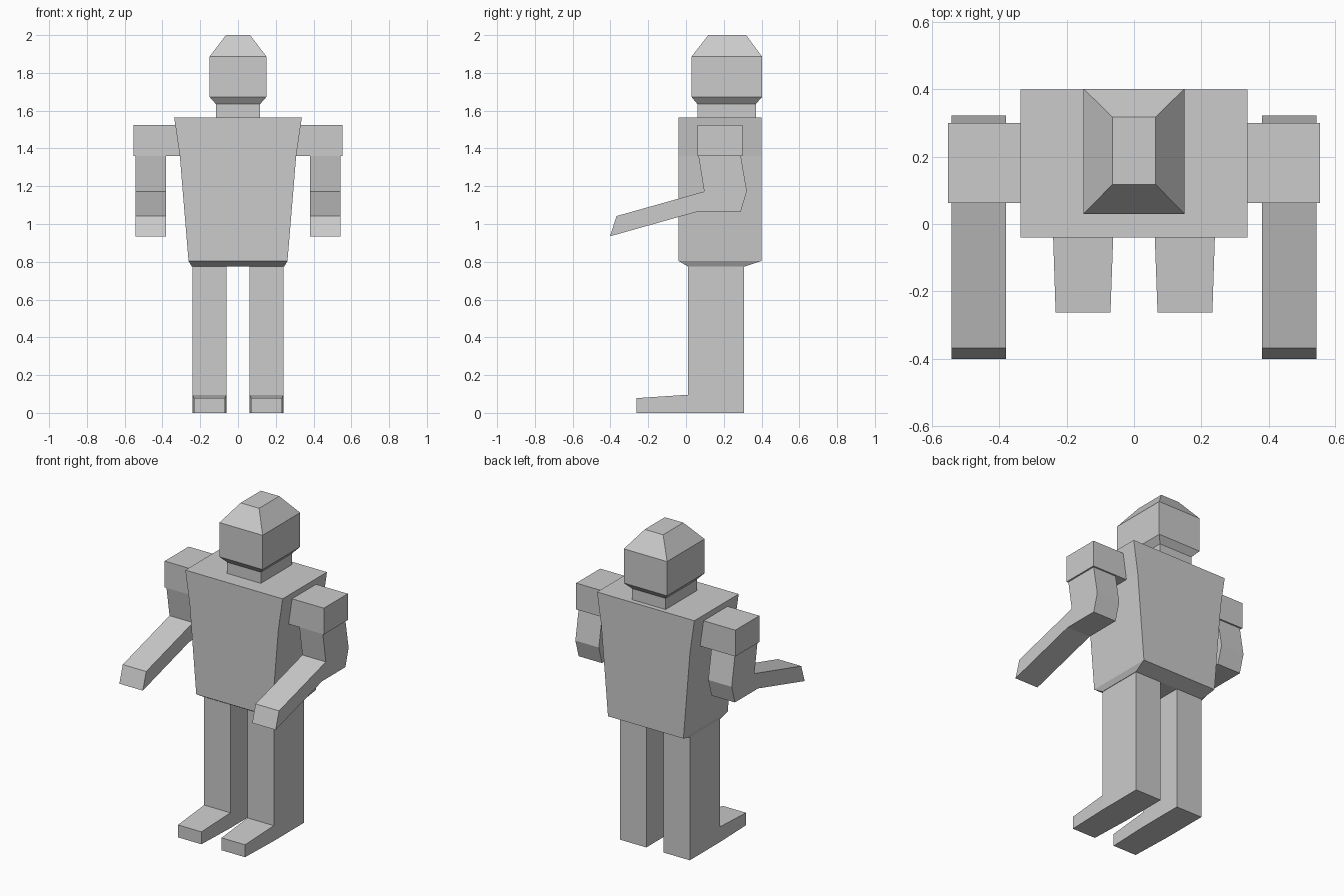
import bpy, bmesh

if "Cube" in bpy.data.objects:
    bpy.data.objects.remove(bpy.data.objects["Cube"])


def make_object(name, bm, mirror=False):
    bmesh.ops.recalc_face_normals(bm, faces=bm.faces)
    mesh = bpy.data.meshes.new(name)
    bm.to_mesh(mesh)
    bm.free()
    ob = bpy.data.objects.new(name, mesh)
    bpy.context.collection.objects.link(ob)
    if mirror:
        ob.modifiers.new("Mirror", "MIRROR").use_axis[0] = True
    return ob


def loft(name, rings, start=True, end=True, mirror=False):
    """Skin a list of equal-length point rings; caps are optional."""
    bm = bmesh.new()
    loops = [[bm.verts.new(p) for p in ring] for ring in rings]
    for a, b in zip(loops, loops[1:]):
        for i in range(len(a)):
            j = (i + 1) % len(a)
            bm.faces.new((a[i], a[j], b[j], b[i]))
    if start:
        bm.faces.new(loops[0])
    if end:
        bm.faces.new(loops[-1])
    return make_object(name, bm, mirror)


def flat(z, x0, x1, y0, y1):
    """Horizontal rectangle."""
    return [(x0, y0, z), (x1, y0, z), (x1, y1, z), (x0, y1, z)]


def upright(y, x0, x1, z0, z1):
    """Rectangle facing front."""
    return [(x0, y, z0), (x1, y, z0), (x1, y, z1), (x0, y, z1)]


# Torso: chamfered hips, tapered waist, wide shoulders
loft("torso", [flat(0.775, -0.245, 0.245, 0.01, 0.31),
               flat(0.805, -0.262, 0.262, -0.04, 0.40),
               flat(1.36, -0.308, 0.308, -0.04, 0.40),
               flat(1.565, -0.338, 0.338, -0.04, 0.40)])

# Neck and head in one run of sections
loft("head_and_neck", [flat(1.565, -0.117, 0.117, 0.06, 0.37),
                       flat(1.635, -0.117, 0.117, 0.06, 0.37),
                       flat(1.672, -0.15, 0.15, 0.03, 0.402),
                       flat(1.887, -0.15, 0.15, 0.03, 0.402),
                       flat(2.0, -0.064, 0.064, 0.118, 0.318)], start=False)

# Shoulder blocks
loft("shoulders", [flat(1.36, 0.305, 0.553, 0.062, 0.30),
                   flat(1.525, 0.305, 0.553, 0.062, 0.30)], mirror=True)

# Bent arms: cross-sections from shoulder through elbow to hand
arm_path = [((0.066, 1.36), (0.29, 1.36)),
            ((0.096, 1.172), (0.322, 1.175)),
            ((0.096, 1.172), (0.29, 1.065)),
            ((0.096, 1.172), (0.06, 1.065)),
            ((-0.368, 1.042), (-0.402, 0.935))]
inner, outer = 0.38, 0.543
profile = [p[0] for p in (arm_path[0], arm_path[1], arm_path[4])]
profile += [p[1] for p in reversed(arm_path)]
loft("arms", [[(x, y, z) for y, z in profile] for x in (inner, outer)],
     mirror=True)

# Legs
loft("legs", [flat(0.0, 0.06, 0.242, 0.01, 0.308),
              flat(0.775, 0.06, 0.242, 0.01, 0.308)], end=False, mirror=True)

# Feet, tapering to the toe
loft("feet", [upright(-0.263, 0.07, 0.233, 0.0, 0.078),
              upright(0.01, 0.06, 0.242, 0.0, 0.096)], end=False, mirror=True)
